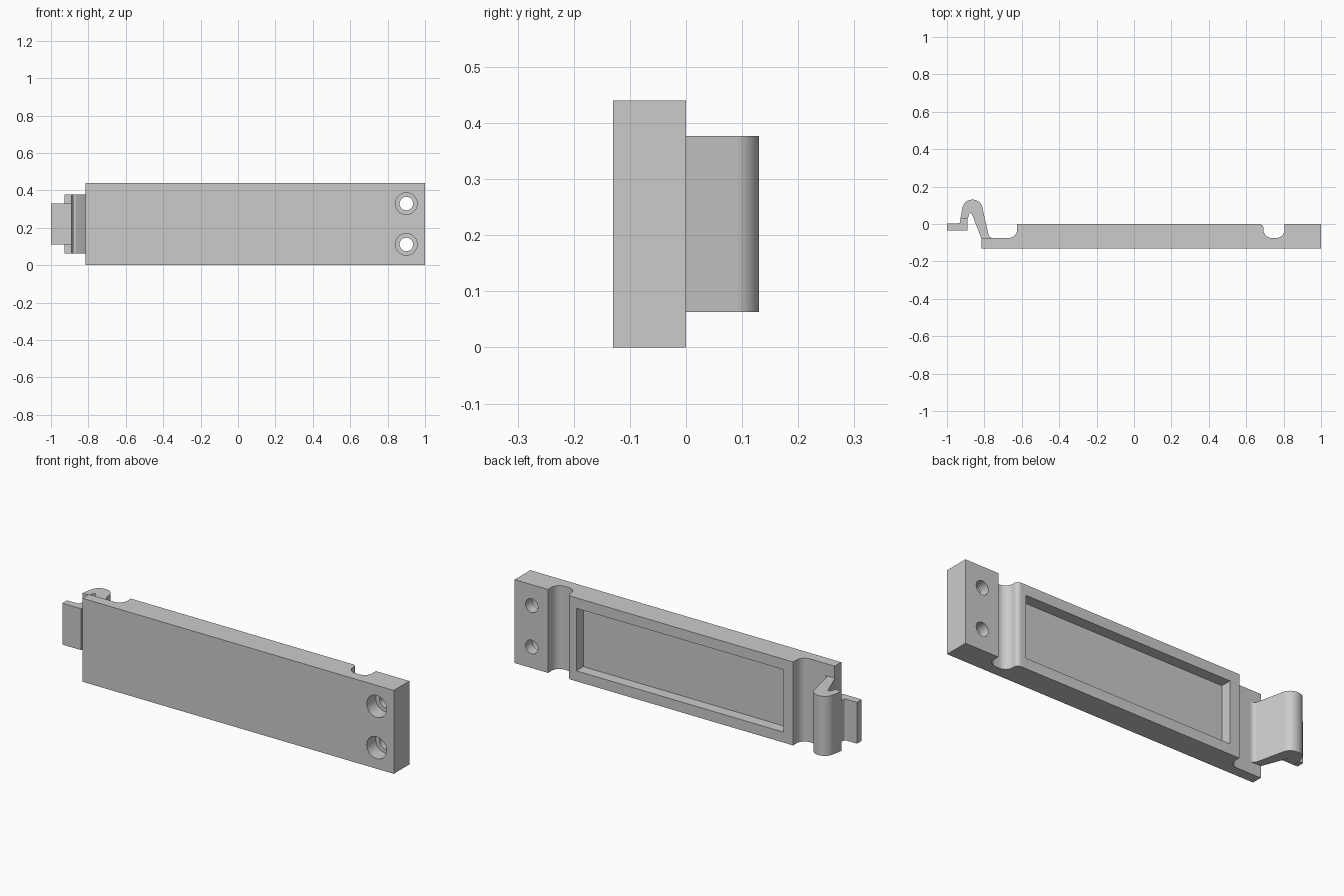
import bpy
import bmesh
from math import sin, tan, pi
from mathutils import Vector, Matrix

cube = bpy.data.objects.get("Cube")
if cube:
    bpy.data.objects.remove(cube, do_unlink=True)

grey = bpy.data.materials.new("matte grey")
grey.use_nodes = True
GREY = (0.6, 0.6, 0.6, 1)
grey.diffuse_color = GREY
grey.node_tree.nodes["Principled BSDF"].inputs["Base Color"].default_value = GREY

HEIGHT = 0.44
MID = HEIGHT / 2


def rounded(corners, steps=10):
    """Outline from (x, y, fillet radius) corners."""
    out = []
    for i, (x, y, r) in enumerate(corners):
        p = Vector((x, y, 0))
        if r == 0:
            out.append(p)
            continue
        before, after = corners[i - 1], corners[(i + 1) % len(corners)]
        a = (Vector((before[0], before[1], 0)) - p).normalized()
        b = (Vector((after[0], after[1], 0)) - p).normalized()
        half = a.angle(b) / 2
        centre = p + (a + b).normalized() * r / sin(half)
        u = (p + a * r / tan(half) - centre).normalized()
        v = (p + b * r / tan(half) - centre).normalized()
        sweep = u.angle(v)
        for k in range(steps + 1):
            t = k / steps
            d = (u * sin((1 - t) * sweep) + v * sin(t * sweep)) / sin(sweep)
            out.append(centre + d * r)
    return out


def finish(name, bm):
    bmesh.ops.recalc_face_normals(bm, faces=bm.faces)
    mesh = bpy.data.meshes.new(name)
    bm.to_mesh(mesh)
    bm.free()
    mesh.materials.append(grey)
    obj = bpy.data.objects.new(name, mesh)
    bpy.context.collection.objects.link(obj)
    return obj


def prism(name, corners, z0, z1):
    bm = bmesh.new()
    face = bm.faces.new([bm.verts.new((p.x, p.y, z0)) for p in rounded(corners)])
    new = bmesh.ops.extrude_face_region(bm, geom=[face])["geom"]
    verts = [g for g in new if isinstance(g, bmesh.types.BMVert)]
    bmesh.ops.translate(bm, verts=verts, vec=(0, 0, z1 - z0))
    if not any(f.normal.z < 0 and f.calc_center_median().z == z0 for f in bm.faces):
        bm.normal_update()
    return finish(name, bm)


def bore(name, x, z, radius, y0, y1):
    bm = bmesh.new()
    place = Matrix.Translation((x, (y0 + y1) / 2, z)) @ Matrix.Rotation(pi / 2, 4, "X")
    bmesh.ops.create_cone(bm, cap_ends=True, segments=40, radius1=radius,
                          radius2=radius, depth=y1 - y0, matrix=place)
    return finish(name, bm)


def select(obj):
    bpy.ops.object.select_all(action="DESELECT")
    obj.select_set(True)
    bpy.context.view_layer.objects.active = obj


def cut(target, cutter):
    cutter.hide_render = True
    mod = target.modifiers.new("cut", "BOOLEAN")
    mod.operation = "DIFFERENCE"
    mod.solver = "EXACT"
    mod.object = cutter
    select(target)
    bpy.ops.object.modifier_apply(modifier=mod.name)
    bpy.data.objects.remove(cutter, do_unlink=True)


# Body: long bar with a cross groove and a lowered ledge at the clip end
FLOOR = -0.075
body = prism("body", [
    (-0.815, -0.13, 0), (1, -0.13, 0), (1, 0, 0), (0.805, 0, 0),
    (0.805, FLOOR, 0.045), (0.692, FLOOR, 0.045), (0.692, 0, 0.022),
    (-0.625, 0, 0), (-0.625, FLOOR, 0.045), (-0.815, FLOOR, 0),
], 0, HEIGHT)

# Shallow rectangular pocket in the back
cut(body, prism("pocket_cutter", [
    (-0.57, -0.058, 0), (0.64, -0.058, 0), (0.64, 0.1, 0), (-0.57, 0.1, 0),
], 0.055, HEIGHT - 0.055))

# Two counterbored screw holes
for side in (-1, 1):
    z = MID + side * 0.109
    cut(body, bore("hole_cutter", 0.9, z, 0.036, -0.2, 0.1))
    cut(body, bore("counterbore_cutter", 0.9, z, 0.058, -0.2, -0.055))

# Spring clip: arched strip rising from the ledge
clip = prism("spring_clip", [
    (-0.928, 0.028, 0), (-0.909, 0.13, 0.052), (-0.82, 0.13, 0.052),
    (-0.774, FLOOR, 0.024), (-0.745, FLOOR, 0), (-0.745, -0.08, 0),
    (-0.815, -0.08, 0), (-0.874, 0.073, 0.008), (-0.89, 0.028, 0),
], 0.063, 0.377)

# Narrow finger tab at the free end of the clip
tab = prism("finger_tab", [
    (-1, -0.036, 0), (-0.89, -0.036, 0), (-0.89, 0.03, 0),
    (-0.928, 0.03, 0), (-0.93, 0.004, 0.008), (-1, 0.004, 0),
], 0.111, 0.329)

for part in (body, clip, tab):
    select(part)
    bpy.ops.object.shade_smooth_by_angle(angle=pi / 6)
